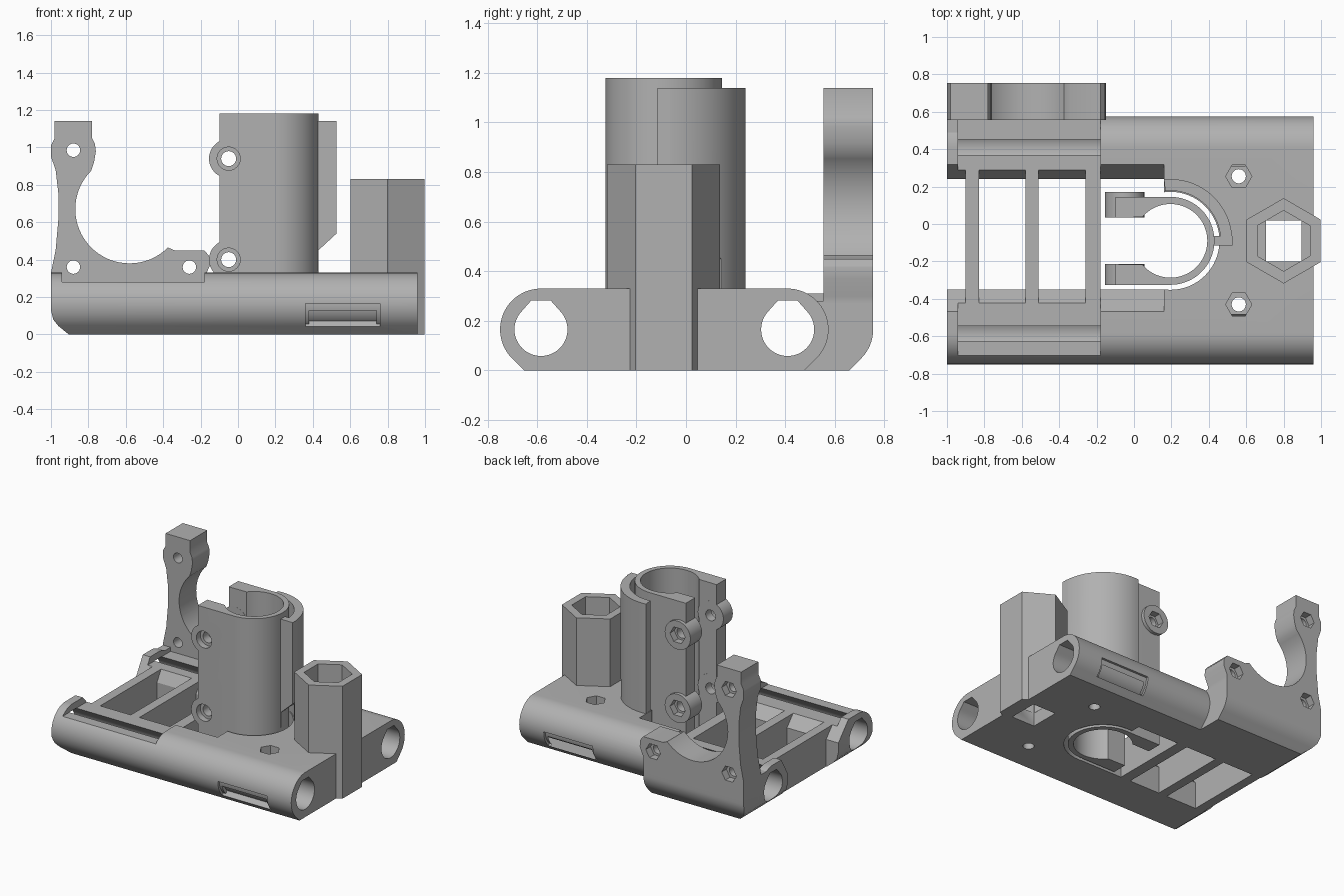
import bpy, bmesh
from math import cos, sin, pi, radians
from mathutils import Vector

cube = bpy.data.objects.get("Cube")
if cube:
    bpy.data.objects.remove(cube, do_unlink=True)

GREY = (0.44, 0.44, 0.44, 1)
mat = bpy.data.materials.new("plain grey")
mat.use_nodes = True
mat.diffuse_color = GREY
mat.node_tree.nodes["Principled BSDF"].inputs["Base Color"].default_value = GREY

PLACE = {"x": lambda p, t: (t, p[0], p[1]),
         "y": lambda p, t: (p[0], t, p[1]),
         "z": lambda p, t: (p[0], p[1], t)}


def prism(name, pts, axis, a, b):
    """Extrude a 2D outline along an axis from a to b."""
    bm = bmesh.new()
    lo = [bm.verts.new(PLACE[axis](p, a)) for p in pts]
    hi = [bm.verts.new(PLACE[axis](p, b)) for p in pts]
    bm.faces.new(lo)
    bm.faces.new(hi)
    for i in range(len(pts)):
        j = (i + 1) % len(pts)
        bm.faces.new((lo[i], lo[j], hi[j], hi[i]))
    bmesh.ops.recalc_face_normals(bm, faces=bm.faces)
    mesh = bpy.data.meshes.new(name)
    bm.to_mesh(mesh)
    bm.free()
    mesh.materials.append(mat)
    ob = bpy.data.objects.new(name, mesh)
    bpy.context.collection.objects.link(ob)
    return ob


def arc(u, v, r, start, end, n=24):
    angles = [radians(start + (end - start) * i / n) for i in range(n + 1)]
    return [(u + r * cos(t), v + r * sin(t)) for t in angles]


def ring(u, v, r, n=40, turn=0):
    return [(u + r * cos(turn + 2 * pi * i / n), v + r * sin(turn + 2 * pi * i / n))
            for i in range(n)]


def rect(u0, v0, u1, v1):
    return [(u0, v0), (u1, v0), (u1, v1), (u0, v1)]


def combine(ob, operation, others):
    """Boolean other solids into ob, then discard them."""
    for other in others:
        other.hide_render = True
        mod = ob.modifiers.new("bool", "BOOLEAN")
        mod.operation = operation
        mod.solver = "EXACT"
        mod.object = other
        deps = bpy.context.evaluated_depsgraph_get()
        mesh = bpy.data.meshes.new_from_object(ob.evaluated_get(deps))
        ob.modifiers.clear()
        ob.data = mesh
        bpy.data.objects.remove(other, do_unlink=True)


def cut(ob, *args):
    combine(ob, "DIFFERENCE", [prism("cutter", *args)])


def join(ob, *args):
    combine(ob, "UNION", [prism("addition", *args)])


FRONT, BACK, ROD_Z, TUBE = -0.585, 0.41, 0.165, 0.165
CX, CY = 0.195, -0.09      # clamp centre
HX = 0.8                   # hex column centre

# Carriage: two rod housings with a solid deck between
outline = ([(FRONT - 0.068, 0), (BACK + 0.068, 0)]
           + arc(BACK, ROD_Z, TUBE, -45, 90) + arc(FRONT, ROD_Z, TUBE, 90, 225))
carriage = prism("carriage", outline, "x", -1, 0.96)

# Fan mount foot behind the rear housing
foot = ([(BACK, 0), (0.66, 0)] + arc(0.59, ROD_Z, 0.165, -45, 0, 8)
        + [(0.755, 0.27), (0.56, 0.27), (0.56, 0.31), (BACK, 0.31)])
join(carriage, foot, "x", -1, -0.18)

# Hexagonal column
join(carriage, ring(HX, CY, 0.228, 6, pi / 6), "z", 0, 0.83)

# Fan bracket
bracket = ([(-0.98, 1.14), (-0.98, 1.05), (-1, 1.01), (-1, 0.95), (-0.975, 0.88),
            (-0.96, 0.75), (-0.96, 0.62), (-0.975, 0.45), (-1, 0.33), (-1, 0.2),
            (-0.18, 0.2), (-0.18, 0.3), (-0.15, 0.37), (-0.155, 0.42), (-0.18, 0.45),
            (-0.34, 0.45)]
           + arc(-0.58, 0.67, 0.29, -45, -225, 32)
           + [(-0.77, 0.92), (-0.76, 0.98), (-0.765, 1.02), (-0.78, 1.05), (-0.78, 1.14)])
join(carriage, bracket, "y", 0.555, 0.755)

# Lowered bearing bed on one half of the deck
cut(carriage, rect(-0.94, -0.8, -0.18, 0.555), "z", 0.28, 0.6)

# Windows between the ribs, with flared side walls
window = [(-0.35, -0.1), (0.24, -0.1), (0.24, 0.2), (0.335, 0.36), (-0.495, 0.36), (-0.35, 0.2)]
for x0, x1 in ((-1.1, -0.9), (-0.83, -0.58), (-0.51, -0.26), (-0.18, 0.16)):
    cut(carriage, window, "x", x0, x1)
cut(carriage, ring(CX, CY, 0.262, 64), "z", -0.1, 0.5)

# Rod bores with a flat bridged top
for y in (FRONT, BACK):
    bore = arc(y, ROD_Z, 0.107, 135, 405, 36) + [(y + 0.04, 0.281), (y - 0.04, 0.281)]
    cut(carriage, bore, "x", -1.2, 1.2)

# Rounded lower edge on the end
cut(carriage, [(-1.1, 0.13), (-1, 0.13), (-0.988, 0.08), (-0.96, 0.045), (-0.905, 0),
               (-0.905, -0.1), (-1.1, -0.1)], "y", -1, 1)

# Tie recesses low on both housings
for y, a, b in ((FRONT, 180, 228), (BACK, 0, -48)):
    for r, x0, x1, off in ((0.148, 0.36, 0.76, 0), (0.125, 0.38, 0.74, 15)):
        s = 1 if b > a else -1
        slot = arc(y, ROD_Z, 0.21, a + s * off, b, 12) + arc(y, ROD_Z, r, b, a + s * off, 12)
        cut(carriage, slot, "x", x0, x1)

# Column socket with a narrower opening below
cut(carriage, ring(HX, CY, 0.162, 6, pi / 6), "z", 0.1, 1)
cut(carriage, rect(HX - 0.095, CY - 0.11, HX + 0.095, CY + 0.11), "z", -0.1, 0.2)

# Deck nut pockets
for y in (0.255, -0.43):
    cut(carriage, ring(0.56, y, 0.07, 6), "z", 0.2, 0.5)
    cut(carriage, ring(0.56, y, 0.038, 24), "z", -0.1, 0.5)

# Fan screw holes with nut pockets on the rear
for x, z in ((-0.88, 0.985), (-0.88, 0.36), (-0.26, 0.36)):
    cut(carriage, ring(x, z, 0.036, 24), "y", 0.5, 0.9)
    cut(carriage, ring(x, z, 0.06, 6), "y", 0.7, 0.9)

# Split clamp tube
profile = (arc(CX, CY, 0.235, -90, 90, 40)
           + [(-0.1, 0.145), (-0.1, 0.035)]
           + arc(CX, CY, 0.197, 140, -140, 48)
           + [(-0.1, -0.215), (-0.1, -0.325)])
clamp = prism("clamp_tube", profile, "z", 0, 1.18)

# Clamp screw bosses
for z in (0.4, 0.94):
    join(clamp, ring(-0.05, z, 0.105), "y", -0.325, -0.215)
    join(clamp, ring(-0.05, z, 0.105), "y", 0.035, 0.17)
    cut(clamp, ring(-0.05, z, 0.04, 24), "y", -0.5, 0.5)
    cut(clamp, ring(-0.05, z, 0.062, 24), "y", -0.5, -0.28)
    cut(clamp, ring(-0.05, z, 0.062, 6), "y", 0.12, 0.5)

# Quarter shroud standing on the deck, tied to the clamp by a tab
shroud = prism("shroud", arc(CX, CY, 0.33, -4, 96, 32) + arc(CX, CY, 0.268, 96, -4, 32),
               "z", 0.2, 1.14)
join(shroud, rect(0.42, -0.115, 0.527, -0.065), "z", 0.34, 1.14)
cut(shroud, [(0.43, 0.45), (0.56, 0.57), (0.56, 0.33), (0.43, 0.33)], "y", -0.5, 0.5)

for ob in (carriage, clamp, shroud):
    bpy.ops.object.select_all(action="DESELECT")
    ob.select_set(True)
    bpy.context.view_layer.objects.active = ob
    bpy.ops.object.shade_smooth_by_angle(angle=radians(30))
